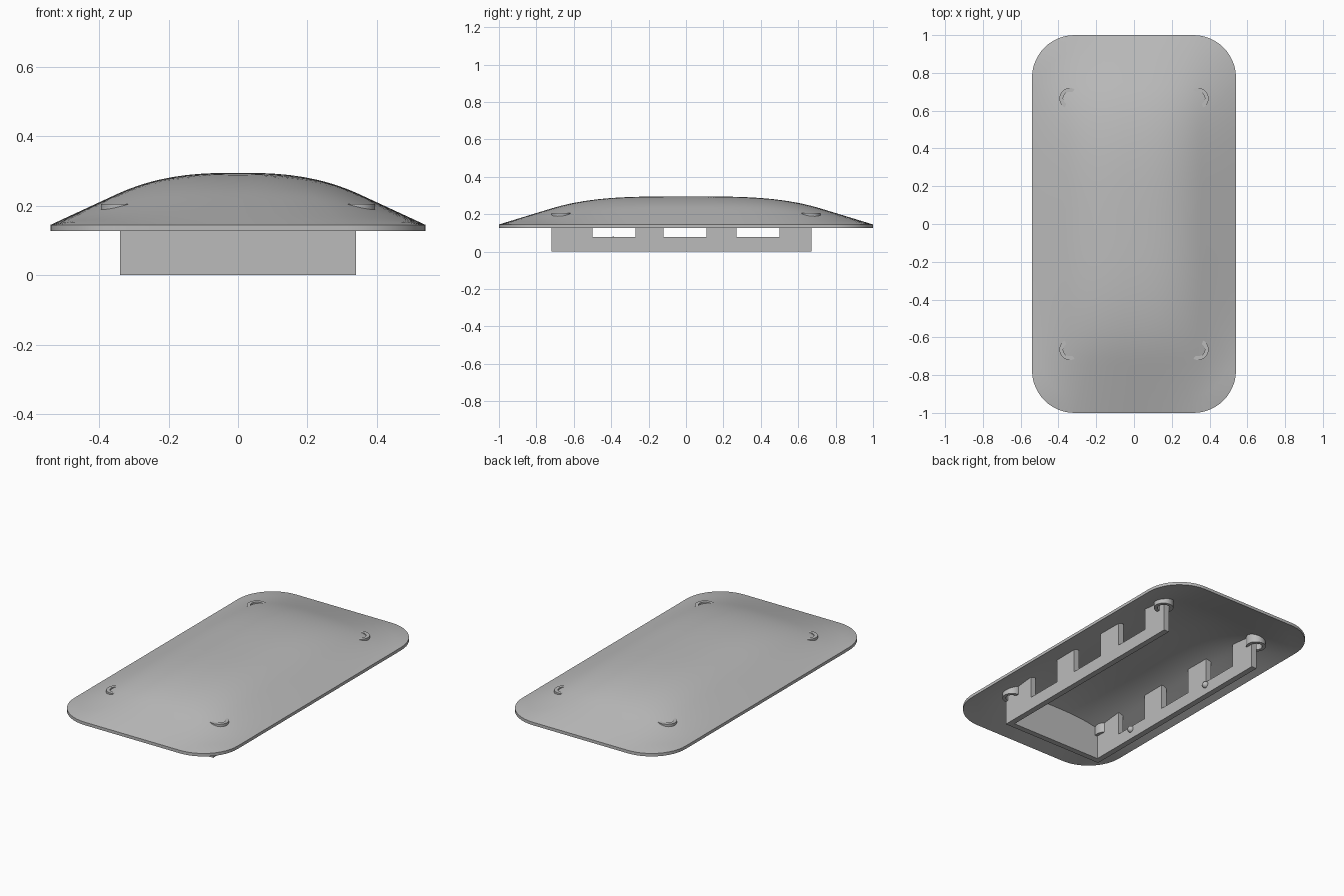
import bpy, bmesh, math
from mathutils import Vector

if "Cube" in bpy.data.objects:
    bpy.data.objects.remove(bpy.data.objects["Cube"])

grey = bpy.data.materials.new("plain grey")
grey.use_nodes = True
GREY = (0.5, 0.5, 0.5, 1)
grey.diffuse_color = GREY
grey.node_tree.nodes["Principled BSDF"].inputs["Base Color"].default_value = GREY

HX, HY, CORNER = 0.54, 1.0, 0.225
RIM, RISE, SHELL = 0.145, 0.15, 0.018


def finish(bm, name, smooth=None):
    bmesh.ops.recalc_face_normals(bm, faces=bm.faces)
    mesh = bpy.data.meshes.new(name)
    bm.to_mesh(mesh)
    bm.free()
    mesh.materials.append(grey)
    obj = bpy.data.objects.new(name, mesh)
    bpy.context.collection.objects.link(obj)
    if smooth:
        bpy.ops.object.select_all(action='DESELECT')
        obj.select_set(True)
        bpy.context.view_layer.objects.active = obj
        bpy.ops.object.shade_smooth_by_angle(angle=math.radians(smooth))
    return obj


def crown(t, t0, n):
    """Rounded crown that runs into a straight slope past t0."""
    t = min(abs(t), 1)
    a = 1 / (n * t0 ** (n - 1) * (1 - t0) + t0 ** n)
    if t < t0:
        return 1 - a * t ** n
    return (1 - a * t0 ** n) * (1 - t) / (1 - t0)


def dome(x, y):
    return RIM + RISE * crown(x / HX, 0.65, 2.6) * crown(y / HY, 0.72, 3.4)


def outline():
    """Rounded rectangle with evenly divided sides."""
    pts = []
    for k, (sx, sy) in enumerate([(1, 1), (-1, 1), (-1, -1), (1, -1)]):
        for i in range(13):
            a = math.pi / 2 * (k + i / 12)
            pts.append(Vector((sx * (HX - CORNER) + CORNER * math.cos(a),
                               sy * (HY - CORNER) + CORNER * math.sin(a))))
    full = []
    for i, p in enumerate(pts):
        q = pts[(i + 1) % len(pts)]
        steps = max(1, round((q - p).length / 0.06))
        full += [p.lerp(q, j / steps) for j in range(steps)]
    return full


# Domed shell: upper and lower skins joined by a thin rim
bm = bmesh.new()
edge, RINGS = outline(), 24
rims = []
for drop in (0, SHELL):
    centre = bm.verts.new((0, 0, dome(0, 0) - drop))
    inner = None
    for r in range(1, RINGS + 1):
        s = r / RINGS
        ring = [bm.verts.new((p.x * s, p.y * s,
                              (RIM if r == RINGS else dome(p.x * s, p.y * s)) - drop))
                for p in edge]
        for i in range(len(ring)):
            j = (i + 1) % len(ring)
            if inner:
                bm.faces.new((inner[i], ring[i], ring[j], inner[j]))
            else:
                bm.faces.new((centre, ring[i], ring[j]))
        inner = ring
    rims.append(inner)
top, low = rims
for i in range(len(top)):
    j = (i + 1) % len(top)
    bm.faces.new((top[i], low[i], low[j], top[j]))
finish(bm, "domed_shell", 35)


def plate(name, profile, offset):
    """Extrude a closed profile of 3D points by an offset."""
    bm = bmesh.new()
    face = bm.faces.new([bm.verts.new(p) for p in profile])
    out = bmesh.ops.extrude_face_region(bm, geom=[face])
    moved = [v for v in out["geom"] if isinstance(v, bmesh.types.BMVert)]
    bmesh.ops.translate(bm, verts=moved, vec=offset)
    return finish(bm, name)


# Long side walls with three notches each
WX, BACK, FRONT, THICK, SILL = 0.34, 0.67, -0.72, 0.035, 0.077
tabs = [(FRONT, -0.5), (-0.27, -0.12), (0.11, 0.27), (0.5, BACK)]
for side, label in ((1, "left"), (-1, "right")):
    prof = [(side * WX, BACK, 0), (side * WX, FRONT, 0)]
    for n, (a, b) in enumerate(tabs):
        if n:
            prof.append((side * WX, a, SILL))
        for i in range(6):
            y = a + (b - a) * i / 5
            prof.append((side * WX, y, dome(WX, y) - SHELL / 2))
        if n < len(tabs) - 1:
            prof.append((side * WX, b, SILL))
    plate(label + "_notched_wall", prof, (-side * THICK, 0, 0))

# Front end wall, its top following the shell
prof = [(WX, FRONT, 0), (-WX, FRONT, 0)]
for i in range(17):
    x = -WX + 2 * WX * i / 16
    prof.append((x, FRONT, dome(x, FRONT) - SHELL / 2))
plate("front_end_wall", prof, (0, THICK, 0))

# Corner rings and small inner pegs
for sx, lr in ((1, "left"), (-1, "right")):
    for sy, fb in ((1, "back"), (-1, "front")):
        bm = bmesh.new()
        loops = []
        for radius, z in ((0.055, 0.145), (0.055, 0.205), (0.035, 0.205), (0.035, 0.145)):
            loops.append([bm.verts.new((sx * WX + radius * math.cos(i * math.tau / 32),
                                        sy * 0.665 + radius * math.sin(i * math.tau / 32), z))
                          for i in range(32)])
        for k in range(4):
            a, b = loops[k], loops[(k + 1) % 4]
            for i in range(32):
                j = (i + 1) % 32
                bm.faces.new((a[i], a[j], b[j], b[i]))
        finish(bm, f"{fb}_{lr}_corner_ring", 35)
    for y, fb in ((-0.39, "front"), (0.265, "back")):
        bm = bmesh.new()
        bmesh.ops.create_uvsphere(bm, u_segments=16, v_segments=10, radius=0.02)
        bmesh.ops.translate(bm, verts=bm.verts,
                            vec=(sx * (WX - THICK), y, 0.06))
        finish(bm, f"{fb}_{lr}_peg", 60)
